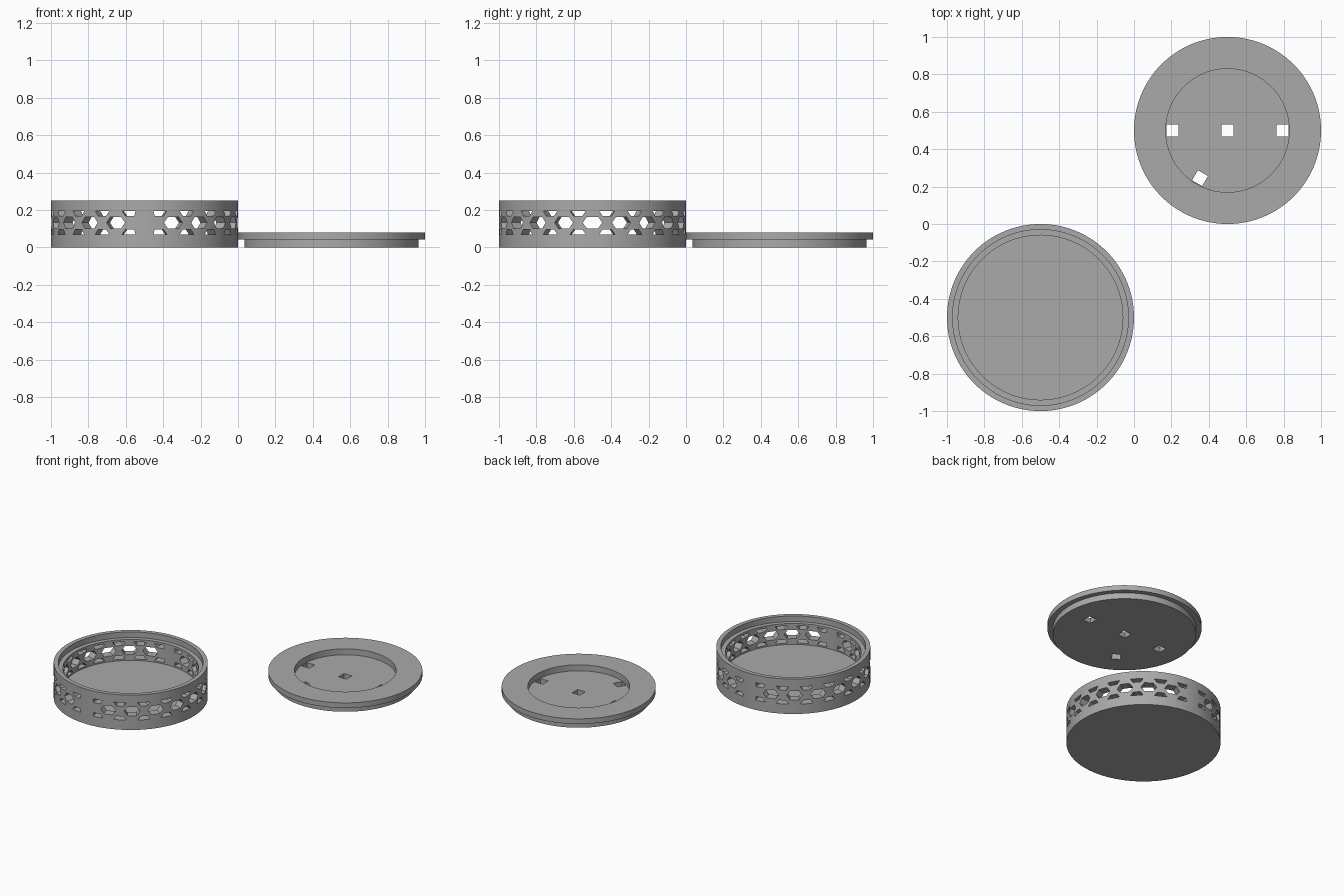
import bpy, bmesh, math
from mathutils import Matrix, Vector

cube = bpy.data.objects.get("Cube")
if cube:
    bpy.data.objects.remove(cube)

grey = bpy.data.materials.new("plain_grey")
grey.use_nodes = True
colour = (0.4, 0.4, 0.4, 1)
grey.diffuse_color = colour
grey.node_tree.nodes["Principled BSDF"].inputs["Base Color"].default_value = colour


def make_object(name, bm, location):
    bmesh.ops.recalc_face_normals(bm, faces=bm.faces)
    mesh = bpy.data.meshes.new(name)
    bm.to_mesh(mesh)
    bm.free()
    obj = bpy.data.objects.new(name, mesh)
    obj.location = location
    mesh.materials.append(grey)
    bpy.context.collection.objects.link(obj)
    return obj


def lathe(name, profile, location, sides=120):
    """Turn an (r, z) profile into a closed round solid."""
    bm = bmesh.new()
    rings = [[bm.verts.new((r * math.cos(i * math.tau / sides),
                            r * math.sin(i * math.tau / sides), z))
              for i in range(sides)] for r, z in profile]
    for a, b in zip(rings, rings[1:]):
        for i in range(sides):
            j = (i + 1) % sides
            bm.faces.new((a[i], a[j], b[j], b[i]))
    bm.faces.new(rings[0])
    bm.faces.new(rings[-1])
    return make_object(name, bm, location)


def add_radial_prism(bm, outline, azimuth):
    """Extrude an outline of (across, z) points through the wall."""
    turn = Matrix.Rotation(azimuth, 3, 'Z')
    near, far = [[bm.verts.new(turn @ Vector((r, x, z))) for x, z in outline]
                 for r in (0.38, 0.56)]
    bm.faces.new(near)
    bm.faces.new(far)
    for i in range(len(outline)):
        j = (i + 1) % len(outline)
        bm.faces.new((near[i], near[j], far[j], far[i]))


def cut(obj, cutter):
    cutter.hide_render = True
    mod = obj.modifiers.new("openings", 'BOOLEAN')
    mod.operation = 'DIFFERENCE'
    mod.solver = 'EXACT'
    mod.object = cutter
    bpy.ops.object.select_all(action='DESELECT')
    obj.select_set(True)
    bpy.context.view_layer.objects.active = obj
    bpy.ops.object.modifier_apply(modifier=mod.name)
    bpy.data.objects.remove(cutter)
    bpy.ops.object.shade_smooth_by_angle(angle=math.radians(25))


# Round dish with a stepped rim that seats the lid
dish_at = (-0.5, -0.5, 0)
dish = lathe("dish", [(0.5, 0), (0.5, 0.25), (0.47, 0.25), (0.47, 0.21),
                      (0.44, 0.21), (0.44, 0.06)], dish_at)

# Pierced band: hexagons, with trapezoids above and below, in two half rings
bm = bmesh.new()
mid = 0.132
step = math.radians(18)
hexagon = [(0.052, mid), (0.03, mid + 0.031), (-0.03, mid + 0.031),
           (-0.052, mid), (-0.03, mid - 0.031), (0.03, mid - 0.031)]
for side in (0, math.pi):
    for k in range(-4, 5):
        add_radial_prism(bm, hexagon, side + k * step)
    for k in range(10):
        # End trapezoids stop at the solid pillars
        low = -0.03 if k == 0 else -0.042
        high = 0.03 if k == 9 else 0.042
        for flip in (1, -1):
            trapezoid = [(low, mid + flip * 0.062), (high, mid + flip * 0.062),
                         (min(high, 0.024), mid + flip * 0.036),
                         (max(low, -0.024), mid + flip * 0.036)]
            add_radial_prism(bm, trapezoid, side + (k - 4.5) * step)
cut(dish, make_object("band_cutter", bm, dish_at))

# Lid with a plug underneath and a round recess on top
lid_at = (0.5, 0.5, 0)
lid = lathe("lid", [(0.465, 0), (0.465, 0.043), (0.5, 0.043), (0.5, 0.08),
                    (0.33, 0.08), (0.33, 0.037)], lid_at)

# Square through holes: centre, both sides, and one on a diagonal
bm = bmesh.new()
for radius, degrees in ((0, 0), (0.294, 0), (0.294, 180), (0.294, 240)):
    place = (Matrix.Rotation(math.radians(degrees), 4, 'Z')
             @ Matrix.Translation((radius, 0, 0.02))
             @ Matrix.Diagonal((0.062, 0.062, 0.1, 1)))
    bmesh.ops.create_cube(bm, size=1, matrix=place)
cut(lid, make_object("hole_cutter", bm, lid_at))
